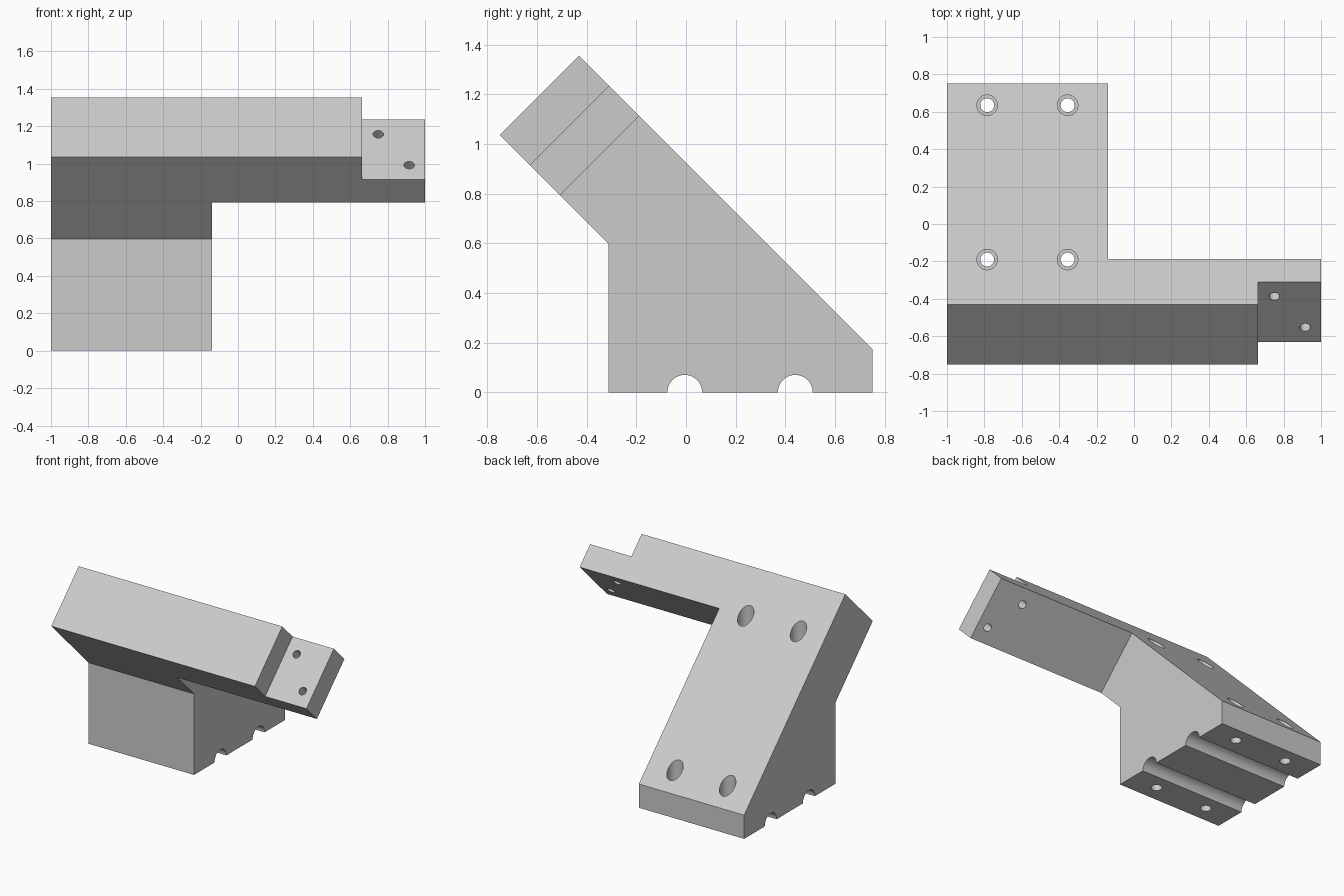
import bpy
import bmesh
from math import cos, sin, pi, radians
from mathutils import Matrix

if "Cube" in bpy.data.objects:
    bpy.data.objects.remove(bpy.data.objects["Cube"], do_unlink=True)

grey = bpy.data.materials.new("light grey")
grey.use_nodes = True
grey.diffuse_color = (0.6, 0.6, 0.6, 1)
grey.node_tree.nodes["Principled BSDF"].inputs["Base Color"].default_value = (0.6, 0.6, 0.6, 1)


def add_object(name, bm):
    bmesh.ops.recalc_face_normals(bm, faces=bm.faces)
    mesh = bpy.data.meshes.new(name)
    bm.to_mesh(mesh)
    bm.free()
    mesh.materials.append(grey)
    obj = bpy.data.objects.new(name, mesh)
    bpy.context.collection.objects.link(obj)
    return obj


def prism(name, profile, x0, x1):
    """Extrude a (y, z) profile along x."""
    bm = bmesh.new()
    face = bm.faces.new([bm.verts.new((x0, y, z)) for y, z in profile])
    out = bmesh.ops.extrude_face_region(bm, geom=[face])
    moved = [v for v in out["geom"] if isinstance(v, bmesh.types.BMVert)]
    bmesh.ops.translate(bm, verts=moved, vec=(x1 - x0, 0, 0))
    return add_object(name, bm)


def cylinder(name, center, radius, depth, tilt=0):
    bm = bmesh.new()
    place = Matrix.Translation(center) @ Matrix.Rotation(tilt, 4, "X")
    bmesh.ops.create_cone(bm, cap_ends=True, segments=40, radius1=radius,
                          radius2=radius, depth=depth, matrix=place)
    return add_object(name, bm)


def slanted(s, d):
    """Point from distance s = y + z up the slope and d = z - y across it."""
    return ((s - d) / 2, (s + d) / 2)


def groove(y, r=0.07, steps=24):
    return [(y - r * cos(pi * i / steps), r * sin(pi * i / steps)) for i in range(steps + 1)]


# Wedge body with a tilted head and two cable grooves underneath
TOP, UNDER, FRONT, STEP, BACK = 0.925, 0.285, 1.785, 1.545, 1.30
profile = [(-0.313, 0)] + groove(-0.005) + groove(0.44) + [
    (0.75, 0), (0.75, TOP - 0.75), slanted(TOP, FRONT), slanted(UNDER, FRONT),
    (-0.313, UNDER + 0.313)]
bracket = prism("angled_bracket", profile, -1, 1)

# Space behind the side arm, and the step that thins its end tab
cutters = [
    prism("arm_back_cutter", [slanted(2, BACK), slanted(-2, BACK),
                              slanted(-2, -2), slanted(2, -2)], -0.14, 1.5),
    prism("tab_step_cutter", [slanted(2, STEP), slanted(-1, STEP),
                              slanted(-1, 3), slanted(2, 3)], 0.663, 1.5)]

# Counterbored vertical mounting holes
for x in (-0.785, -0.355):
    for y in (-0.19, 0.635):
        cutters.append(cylinder("screw_hole_cutter", (x, y, 0.5), 0.037, 3))
        cutters.append(cylinder("counterbore_cutter", (x, y, 1.12), 0.055, 2))

# Two small holes straight through the tab
for x, y, z in ((0.75, -0.385, 1.155), (0.915, -0.55, 0.99)):
    cutters.append(cylinder("tab_hole_cutter", (x, y, z), 0.028, 0.8, radians(45)))

for cutter in cutters:
    cutter.hide_render = True
    mod = bracket.modifiers.new("cut", "BOOLEAN")
    mod.operation = "DIFFERENCE"
    mod.solver = "EXACT"
    mod.object = cutter

# Bake the cuts and discard the cutters
bpy.context.view_layer.update()
evaluated = bracket.evaluated_get(bpy.context.evaluated_depsgraph_get())
bracket_mesh = bpy.data.meshes.new_from_object(evaluated)
bracket.modifiers.clear()
bracket.data = bracket_mesh
for cutter in cutters:
    bpy.data.objects.remove(cutter, do_unlink=True)

bpy.ops.object.select_all(action="DESELECT")
bracket.select_set(True)
bpy.context.view_layer.objects.active = bracket
bpy.ops.object.shade_smooth_by_angle(angle=radians(30))
